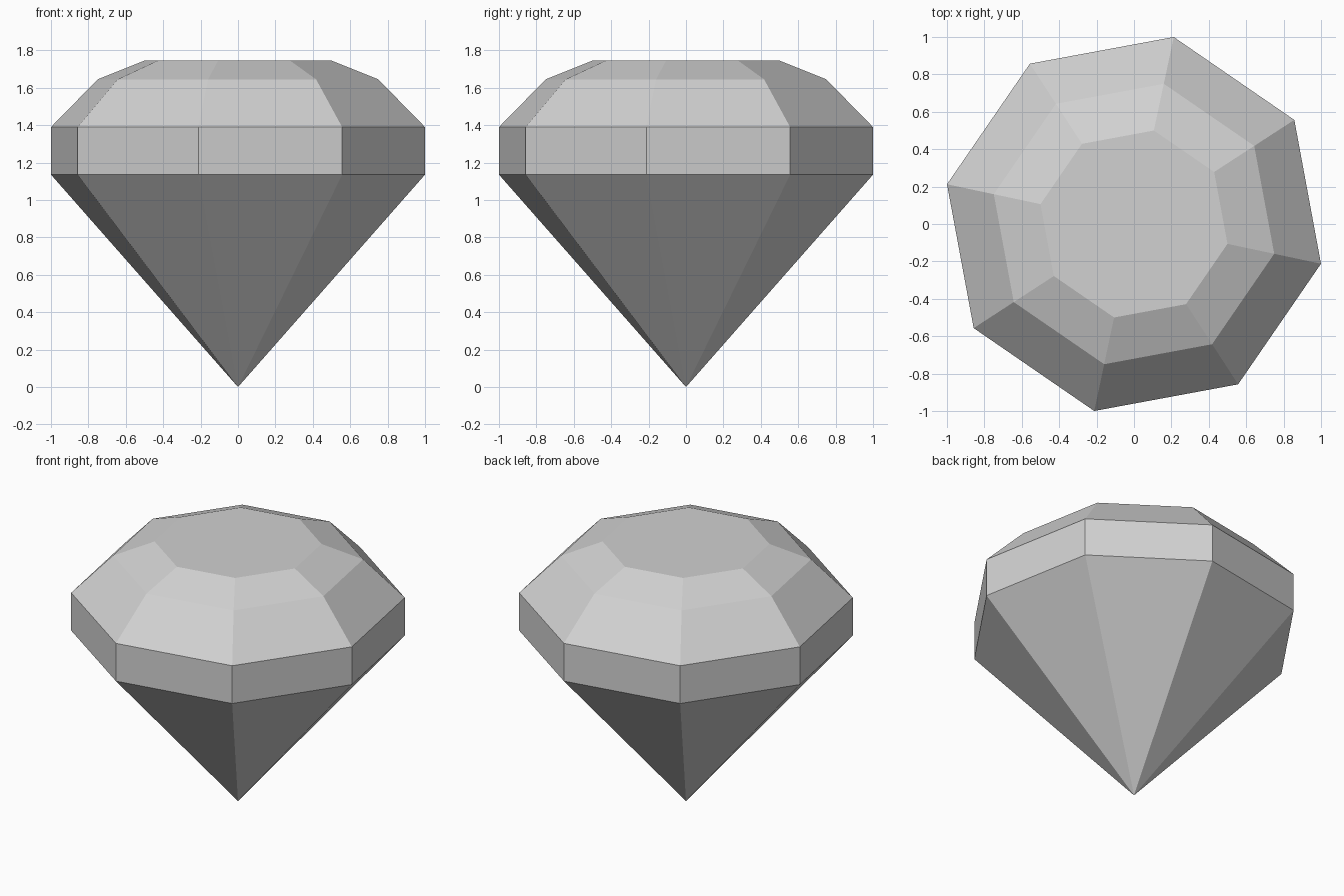
import bpy
import bmesh
from math import cos, sin, radians, tau

cube = bpy.data.objects.get("Cube")
if cube:
    bpy.data.objects.remove(cube, do_unlink=True)

SIDES = 8
TURN = radians(-12)
RADIUS = 1.022

# Single pale grey material
grey = bpy.data.materials.new("pale grey")
grey.use_nodes = True
colour = (0.64, 0.64, 0.64, 1)
grey.diffuse_color = colour
grey.node_tree.nodes["Principled BSDF"].inputs["Base Color"].default_value = colour

# Profile from girdle bottom to table: (radius factor, height)
profile = [(1.0, 1.135), (1.0, 1.39), (0.75, 1.645), (0.5, 1.745)]

bm = bmesh.new()


def ring(factor, z):
    r = RADIUS * factor
    return [bm.verts.new((r * cos(TURN + tau * i / SIDES),
                          r * sin(TURN + tau * i / SIDES), z))
            for i in range(SIDES)]


rings = [ring(f, z) for f, z in profile]
point = bm.verts.new((0, 0, 0))

for i in range(SIDES):
    j = (i + 1) % SIDES
    # Pavilion facet down to the point
    bm.faces.new((point, rings[0][j], rings[0][i]))
    # Girdle and crown facets
    for low, high in zip(rings, rings[1:]):
        bm.faces.new((low[i], low[j], high[j], high[i]))

# Flat table on top
bm.faces.new(rings[-1])
bmesh.ops.recalc_face_normals(bm, faces=bm.faces[:])

mesh = bpy.data.meshes.new("cut_gem")
bm.to_mesh(mesh)
bm.free()
mesh.materials.append(grey)
gem = bpy.data.objects.new("cut_gem", mesh)
bpy.context.collection.objects.link(gem)
